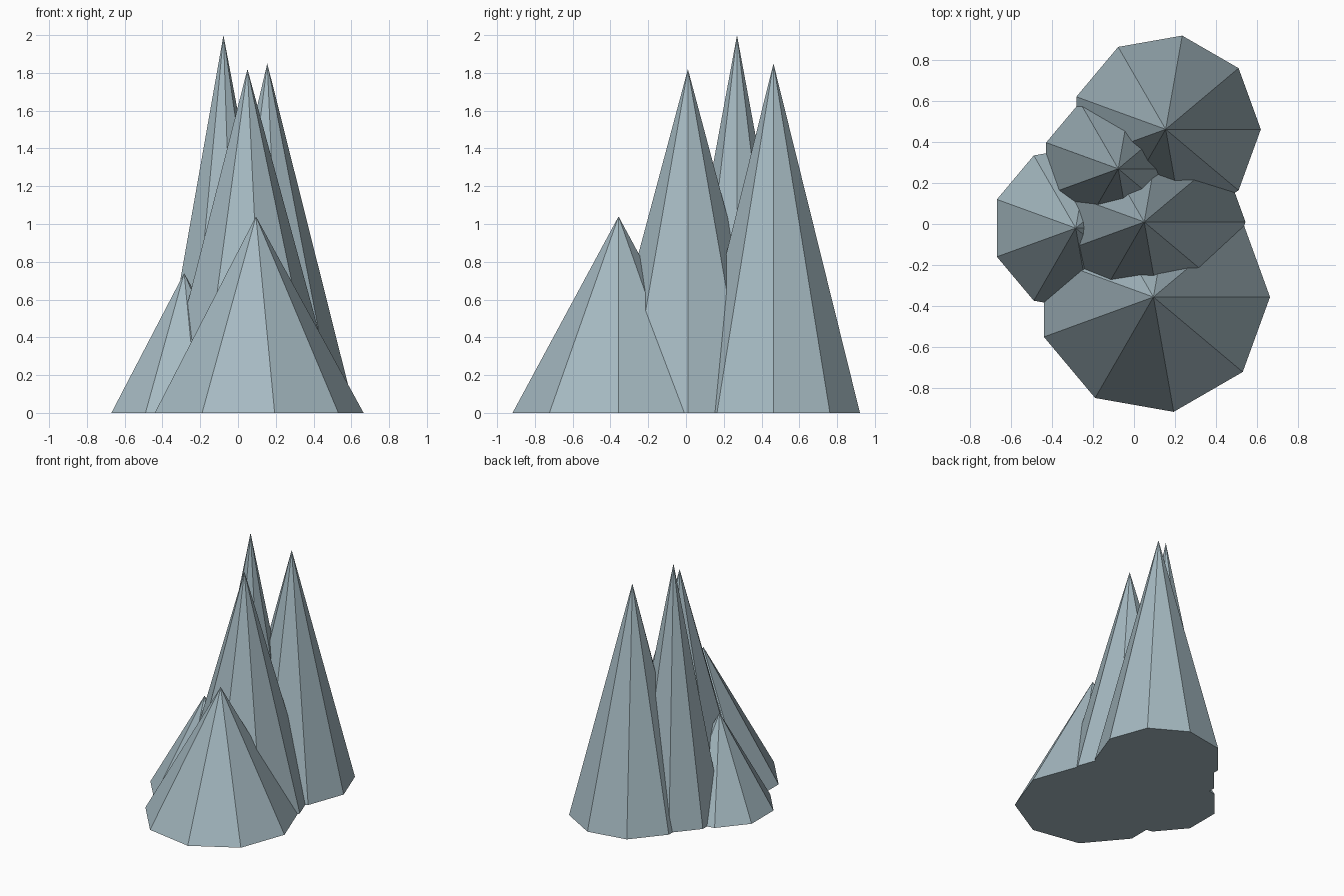
import bpy

cube = bpy.data.objects.get("Cube")
if cube:
    bpy.data.objects.remove(cube, do_unlink=True)

# Single blue-grey stone colour
STONE = (0.376, 0.485, 0.533, 1)
stone = bpy.data.materials.new("blue_grey_stone")
stone.use_nodes = True
stone.diffuse_color = STONE
bsdf = next(n for n in stone.node_tree.nodes if n.type == 'BSDF_PRINCIPLED')
bsdf.inputs["Base Color"].default_value = STONE


def spire(name, x, y, radius, height):
    """Nine-sided flat-shaded cone standing on the ground, one corner facing +x."""
    bpy.ops.mesh.primitive_cone_add(vertices=9, radius1=radius, radius2=0,
                                    depth=height, location=(x, y, height / 2),
                                    rotation=(0, 0, -1.5707963))
    ob = bpy.context.object
    ob.name = name
    ob.data.materials.append(stone)
    bpy.ops.object.transform_apply(location=True, rotation=True, scale=True)
    return ob


# Five overlapping spires
rock = spire("rock_spires", 0.05, 0.01, 0.495, 1.82)
others = [
    spire("front_spire", 0.095, -0.357, 0.57, 1.04),
    spire("back_spire", 0.155, 0.463, 0.465, 1.85),
    spire("tallest_spire", -0.077, 0.27, 0.375, 2.0),
    spire("side_spire", -0.285, -0.02, 0.41, 0.74),
]

# Merge them into one solid rock
bpy.context.view_layer.objects.active = rock
for other in others:
    mod = rock.modifiers.new("merge", 'BOOLEAN')
    mod.operation = 'UNION'
    mod.solver = 'EXACT'
    mod.object = other
    bpy.ops.object.modifier_apply(modifier=mod.name)
    bpy.data.objects.remove(other, do_unlink=True)
